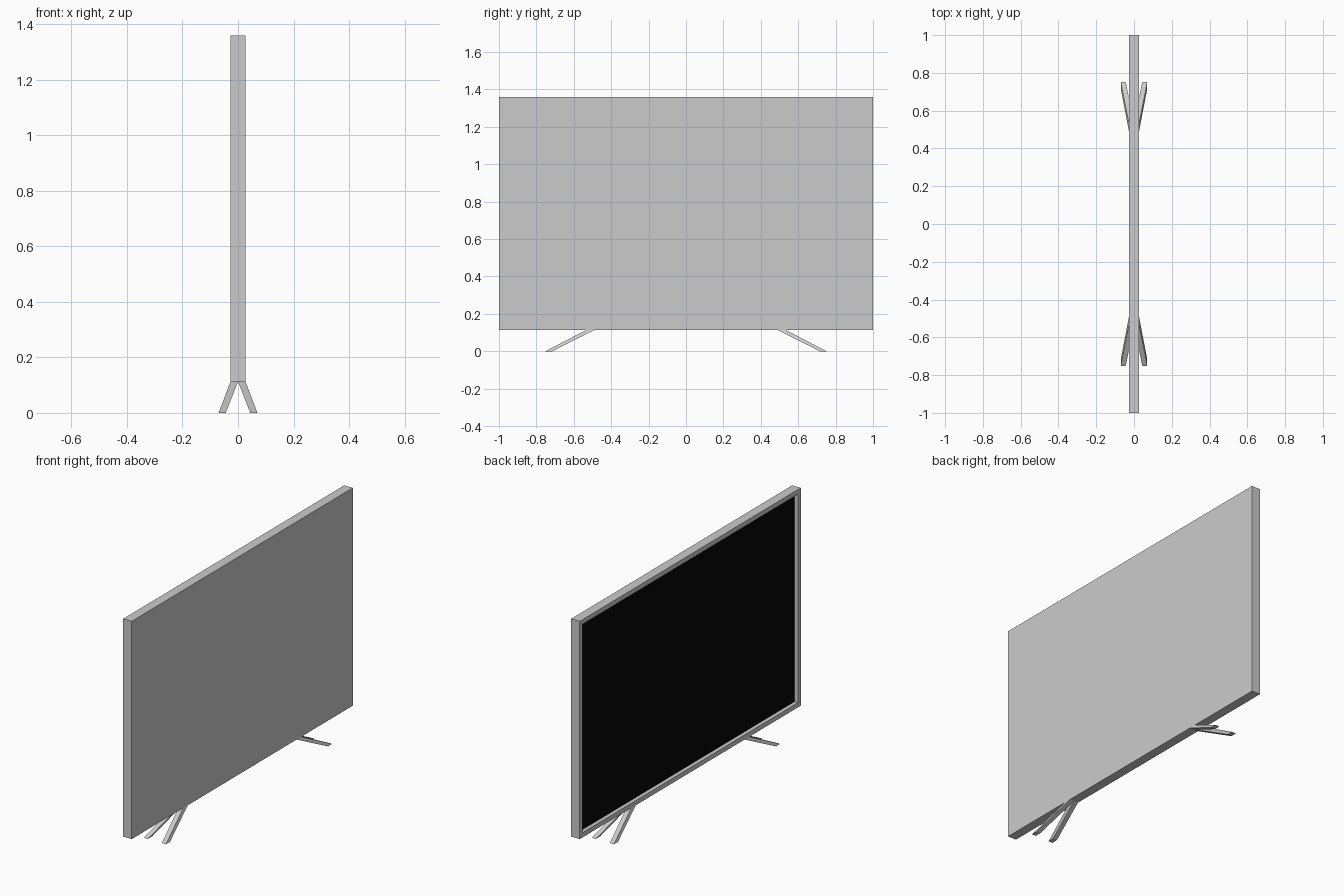
import bpy, bmesh
from mathutils import Vector

if "Cube" in bpy.data.objects:
    bpy.data.objects.remove(bpy.data.objects["Cube"])

HALF_T, HALF_W = 0.027, 1.0      # housing half thickness and half width
Z0, Z1 = 0.113, 1.36             # housing bottom and top
BORDER, DEPTH = 0.027, 0.022     # bezel width and screen recess


def make_object(name, bm):
    mesh = bpy.data.meshes.new(name)
    bm.to_mesh(mesh)
    bm.free()
    obj = bpy.data.objects.new(name, mesh)
    bpy.context.collection.objects.link(obj)
    return obj


# Housing: box whose -x face is inset and pushed in for the screen
bm = bmesh.new()
bmesh.ops.create_cube(bm, size=1)
bmesh.ops.scale(bm, vec=(2 * HALF_T, 2 * HALF_W, Z1 - Z0), verts=bm.verts)
bmesh.ops.translate(bm, vec=(0, 0, (Z0 + Z1) / 2), verts=bm.verts)
bm.normal_update()
face = min(bm.faces, key=lambda f: f.calc_center_median().x)
bmesh.ops.inset_region(bm, faces=[face], thickness=BORDER, use_even_offset=True)
ext = bmesh.ops.extrude_discrete_faces(bm, faces=[face])
floor = ext["faces"][0]
bmesh.ops.translate(bm, vec=(DEPTH, 0, 0), verts=floor.verts)
corners = [v.co.copy() for v in floor.verts]
bmesh.ops.delete(bm, geom=[floor], context="FACES_ONLY")
make_object("housing", bm)

# Screen: black panel closing the recess
bm = bmesh.new()
bm.faces.new([bm.verts.new(c) for c in corners])
screen = make_object("screen", bm)
black = bpy.data.materials.new("screen_black")
black.diffuse_color = (0.002, 0.002, 0.002, 1)
black.use_nodes = True
black.node_tree.nodes["Principled BSDF"].inputs["Base Color"].default_value = black.diffuse_color
screen.data.materials.append(black)


# Legs: slanted bars splayed outwards, ends cut level with floor and housing
def leg(name, sx, sy):
    bm = bmesh.new()
    bmesh.ops.create_cube(bm, size=1)
    for v in bm.verts:
        outer_x, outer_y, top = v.co.x > 0, v.co.y > 0, v.co.z > 0
        if top:
            x, y, z = 0.027 * outer_x, 0.535 if outer_y else 0.492, Z0
        else:
            x, y, z = 0.07 if outer_x else 0.044, 0.752 if outer_y else 0.715, 0
        v.co = Vector((sx * x, sy * y, z))
    bmesh.ops.recalc_face_normals(bm, faces=bm.faces)
    make_object(name, bm)


for sx, side in ((-1, "screen_side"), (1, "rear_side")):
    for sy, end in ((-1, "near"), (1, "far")):
        leg(f"leg_{side}_{end}", sx, sy)
